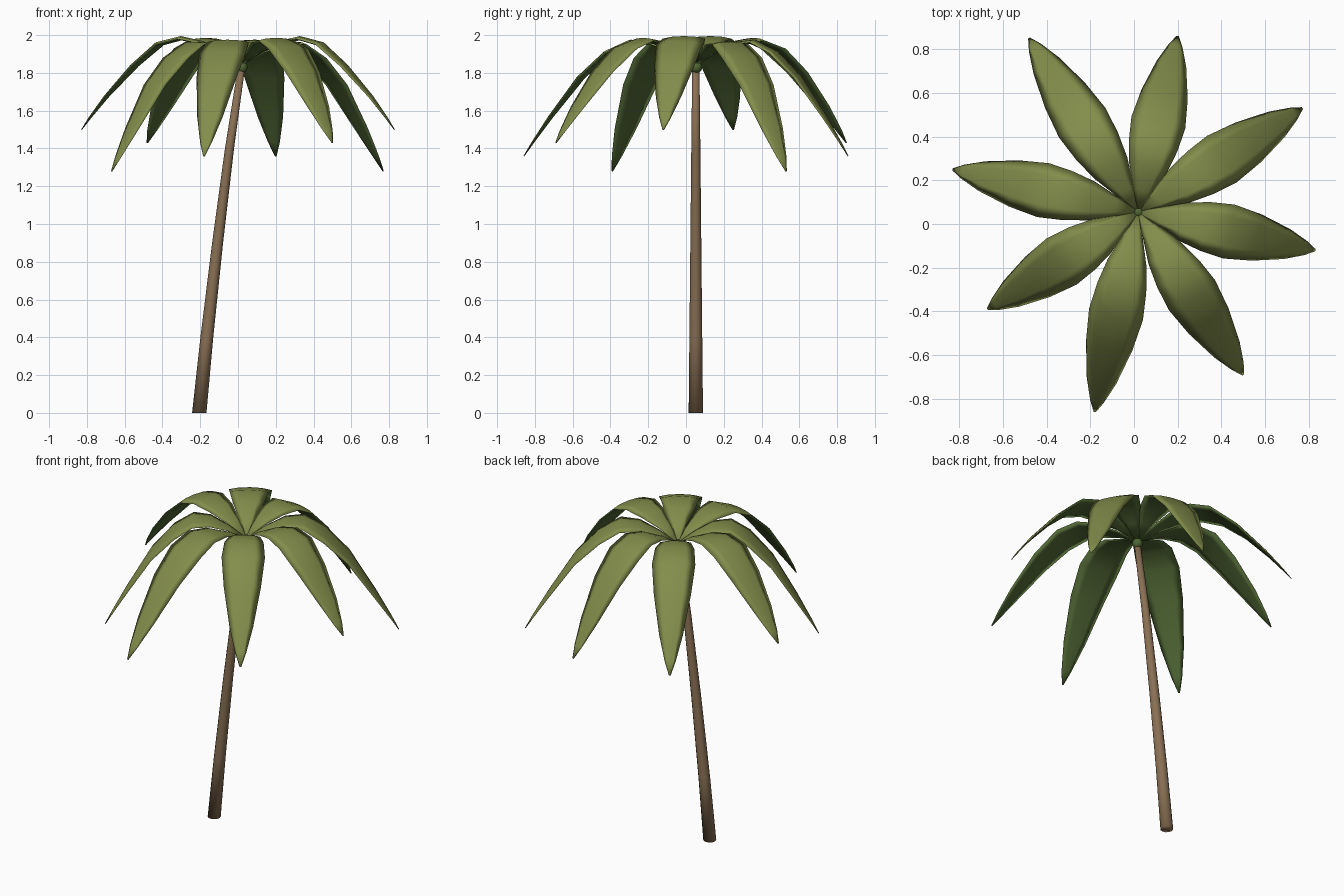
import bpy, bmesh, math
from mathutils import Vector

cube = bpy.data.objects.get("Cube")
if cube:
    bpy.data.objects.remove(cube, do_unlink=True)


def material(name, rgb):
    m = bpy.data.materials.new(name)
    m.use_nodes = True
    m.diffuse_color = (*rgb, 1)
    bsdf = m.node_tree.nodes["Principled BSDF"]
    bsdf.inputs["Base Color"].default_value = (*rgb, 1)
    bsdf.inputs["Roughness"].default_value = 0.9
    return m


BARK = material("bark brown", (0.25, 0.16, 0.088))
OLIVE = material("leaf olive", (0.225, 0.265, 0.07))
GREEN = material("leaf underside green", (0.08, 0.135, 0.035))

CROWN = Vector((0.02, 0.055, 1.83))


def finish(bm, name, mats):
    bmesh.ops.recalc_face_normals(bm, faces=bm.faces)
    mesh = bpy.data.meshes.new(name)
    for f in bm.faces:
        f.smooth = True
    bm.to_mesh(mesh)
    bm.free()
    for m in mats:
        mesh.materials.append(m)
    obj = bpy.data.objects.new(name, mesh)
    bpy.context.collection.objects.link(obj)
    return obj


def bridge(bm, a, b):
    n = len(a)
    return [bm.faces.new((a[i], a[(i + 1) % n], b[(i + 1) % n], b[i])) for i in range(n)]


# Leaning, tapering trunk: (x, z, radius) along its length
def build_trunk():
    bm = bmesh.new()
    rings = []
    for x, z, r in [(-0.205, 0, 0.038), (-0.165, 0.4, 0.034), (-0.108, 0.9, 0.029),
                    (-0.045, 1.4, 0.024), (0.02, 1.84, 0.019)]:
        angles = [math.tau * i / 12 for i in range(12)]
        rings.append([bm.verts.new((x + r * math.cos(a), 0.052 + r * math.sin(a), z))
                      for a in angles])
    for a, b in zip(rings, rings[1:]):
        bridge(bm, a, b)
    bm.faces.new(rings[0])
    bm.faces.new(rings[-1])
    finish(bm, "trunk", [BARK])


# Leaf profile along its length: fraction, height when flat, height when drooping, half width
PROFILE = [(0.01, 1.85, 1.85, 0.012), (0.12, 1.915, 1.91, 0.046), (0.25, 1.97, 1.96, 0.09),
           (0.38, 1.995, 1.965, 0.114), (0.52, 1.965, 1.89, 0.126), (0.68, 1.845, 1.745, 0.108),
           (0.85, 1.68, 1.51, 0.069), (0.95, 1.565, 1.36, 0.032), (1.0, 1.5, 1.28, 0.005)]


def build_leaf(name, tip_x, tip_y, tip_z):
    bm = bmesh.new()
    reach = Vector((tip_x - CROWN.x, tip_y - CROWN.y, 0))
    out = reach.normalized()
    side = Vector((-out.y, out.x, 0))
    droop = (1.5 - tip_z) / 0.22
    spine = [Vector((CROWN.x, CROWN.y, flat + (low - flat) * droop)) + reach * u
             for u, flat, low, _ in PROFILE]
    rings = []
    for i, (p, row) in enumerate(zip(spine, PROFILE)):
        w = row[3]
        along = spine[min(i + 1, len(spine) - 1)] - spine[max(i - 1, 0)]
        up = along.cross(side).normalized()
        thick = 0.003 + 0.12 * w
        # closed lens section: rim, slightly domed top, rim, underside
        section = [(-1, -0.12 * w), (-0.55, -0.03 * w), (0, 0), (0.55, -0.03 * w),
                   (1, -0.12 * w), (0.55, -0.03 * w - thick), (0, -thick),
                   (-0.55, -0.03 * w - thick)]
        rings.append([bm.verts.new(p + side * (s * w) + up * h) for s, h in section])
    for a, b in zip(rings, rings[1:]):
        for k, f in enumerate(bridge(bm, a, b)):
            f.material_index = 0 if k < 4 else 1
    bm.faces.new(rings[0]).material_index = 1
    bm.faces.new(rings[-1])
    finish(bm, name, [OLIVE, GREEN])


# Bud where the leaves meet the trunk
def build_bud():
    bm = bmesh.new()
    bmesh.ops.create_uvsphere(bm, u_segments=12, v_segments=8, radius=0.031)
    bmesh.ops.translate(bm, verts=bm.verts, vec=CROWN)
    finish(bm, "crown_bud", [GREEN])


build_trunk()
build_bud()
TIPS = [(0.2, 0.86, 1.36), (0.77, 0.53, 1.28), (0.83, -0.12, 1.5), (0.5, -0.69, 1.43),
        (-0.18, -0.86, 1.36), (-0.67, -0.39, 1.28), (-0.83, 0.25, 1.5), (-0.48, 0.85, 1.43)]
for n, tip in enumerate(TIPS, 1):
    build_leaf(f"palm_leaf_{n}", *tip)
